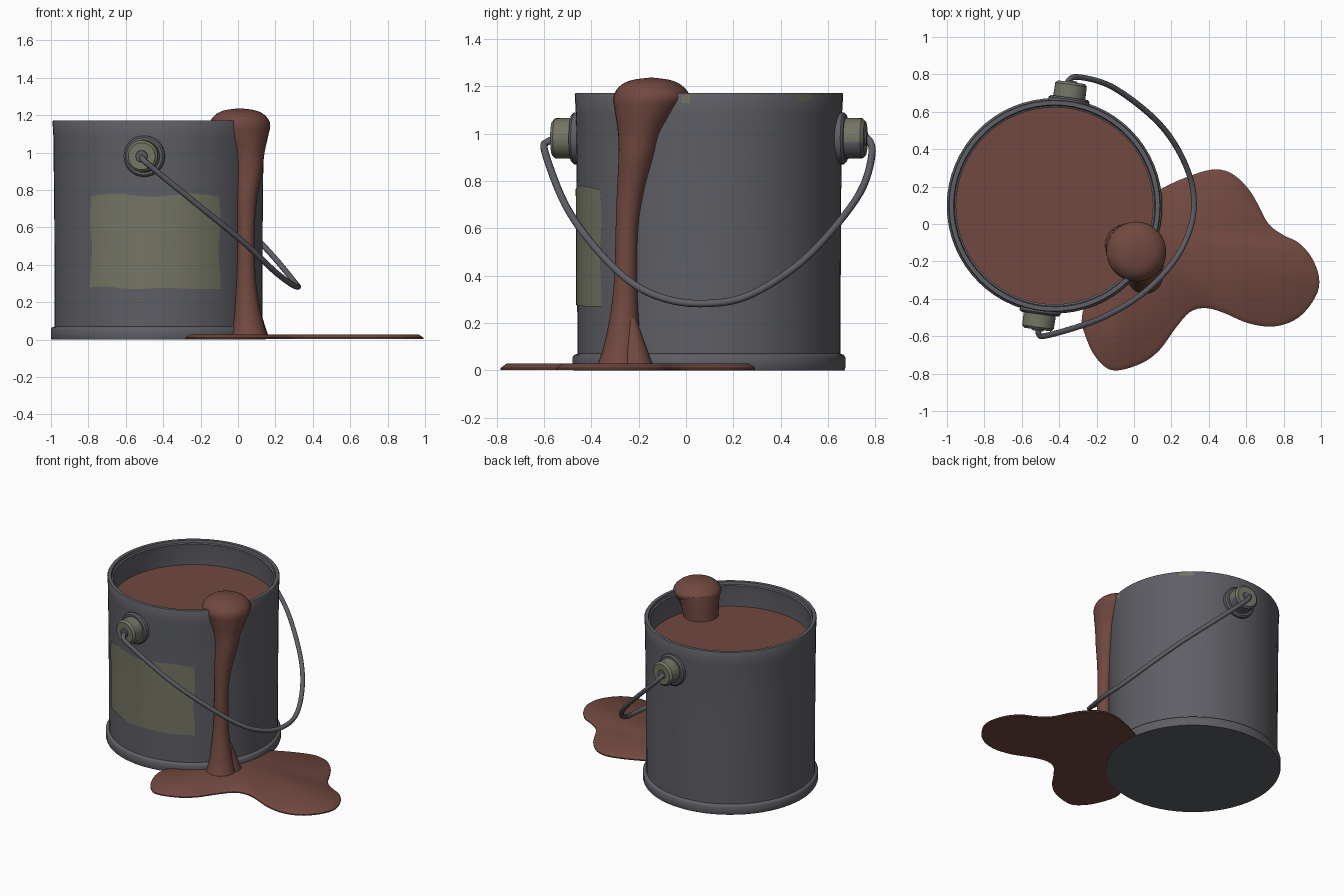
import bpy, bmesh, math
from mathutils import Vector

if "Cube" in bpy.data.objects:
    bpy.data.objects.remove(bpy.data.objects["Cube"])

CX, CY = -0.425, 0.097          # axis of the can
TAU = math.tau


def material(name, rgb):
    m = bpy.data.materials.new(name)
    m.use_nodes = True
    m.diffuse_color = (*rgb, 1)
    b = m.node_tree.nodes["Principled BSDF"]
    b.inputs["Base Color"].default_value = (*rgb, 1)
    b.inputs["Roughness"].default_value = 0.7
    return m


GREY = material("dark grey metal", (0.112, 0.114, 0.13))
OLIVE = material("olive grey", (0.175, 0.175, 0.128))
BROWN = material("brown paint", (0.165, 0.066, 0.05))


def finish(ob, mats, angle=40):
    for m in mats:
        ob.data.materials.append(m)
    bpy.ops.object.select_all(action='DESELECT')
    ob.select_set(True)
    bpy.context.view_layer.objects.active = ob
    bpy.ops.object.shade_smooth_by_angle(angle=math.radians(angle))
    return ob


def from_bmesh(name, bm, *mats, angle=40):
    bmesh.ops.recalc_face_normals(bm, faces=bm.faces)
    me = bpy.data.meshes.new(name)
    bm.to_mesh(me)
    bm.free()
    ob = bpy.data.objects.new(name, me)
    bpy.context.collection.objects.link(ob)
    return finish(ob, mats, angle)


def loft(name, rings, mat, axis=(0, 0, 1), sides=48, angle=40):
    """Skin circles given as (centre, radius), all facing one axis."""
    q = Vector(axis).to_track_quat('Z', 'Y')
    bm = bmesh.new()
    loops = []
    for c, r in rings:
        loops.append([bm.verts.new(Vector(c) + q @ Vector(
            (r * math.cos(TAU * i / sides), r * math.sin(TAU * i / sides), 0)))
            for i in range(sides)])
    for a, b in zip(loops, loops[1:]):
        for i in range(sides):
            j = (i + 1) % sides
            bm.faces.new((a[i], a[j], b[j], b[i]))
    bm.faces.new(loops[0])
    bm.faces.new(loops[-1])
    return from_bmesh(name, bm, mat, angle=angle)


def spline(pts, closed=False, steps=6):
    """Smooth path through the points."""
    p = [Vector(v) for v in pts]
    n = len(p)
    at = (lambda i: p[i % n]) if closed else (lambda i: p[max(0, min(n - 1, i))])
    out = []
    for i in range(n if closed else n - 1):
        a, b, c, d = at(i - 1), at(i), at(i + 1), at(i + 2)
        for s in range(steps):
            t = s / steps
            out.append(0.5 * (2 * b + (c - a) * t + (2 * a - 5 * b + 4 * c - d) * t ** 2
                              + (3 * b - a - 3 * c + d) * t ** 3))
    return out if closed else out + [p[-1]]


# Can: one turned profile, outside, rim and inner wall
profile = [(0.572, 0), (0.576, 0.01), (0.576, 0.055), (0.57, 0.065), (0.556, 0.07),
           (0.557, 0.6), (0.562, 1.08), (0.567, 1.165), (0.563, 1.172), (0.54, 1.172),
           (0.536, 1.155), (0.526, 1.15), (0.53, 1.12), (0.53, 0.98)]
loft("can", [((CX, CY, z), r) for r, z in profile], GREY, sides=64)

# Paint surface inside the can
loft("paint_surface", [((CX, CY, 0.985), 0.528), ((CX, CY, 1.0), 0.528)], BROWN, sides=64)


def wall_patch(name, a0, a1, z0, z1, wave=0.0, cols=32, rows=8):
    """Thin plate wrapped round the can wall, with slightly worn edges."""
    bm = bmesh.new()
    grid = []
    for j in range(rows + 1):
        v = j / rows
        row = []
        for i in range(cols + 1):
            u = i / cols
            shift = wave * math.sin(9 * v + 1)
            a = math.radians(a0 + (a1 - a0) * u + 90 * shift * (2 * u - 1))
            bottom = z0 + wave * (math.sin(13 * u) + 1) * (1 - u)
            top = z1 - wave * (1 + math.cos(11 * u + 1))
            z = bottom + (top - bottom) * v
            r = 0.561 + 0.009 * max(0, z - 0.55)
            row.append(bm.verts.new((CX + r * math.cos(a), CY + r * math.sin(a), z)))
        grid.append(row)
    for a, b in zip(grid, grid[1:]):
        for i in range(cols):
            bm.faces.new((a[i], a[i + 1], b[i + 1], b[i]))
    ob = from_bmesh(name, bm, OLIVE)
    if ob.data.polygons[0].normal.dot(ob.data.polygons[0].center - Vector((CX, CY, 0))) < 0:
        ob.data.flip_normals()


# Label and worn chips under the rim
wall_patch("label", -130, -54.5, 0.27, 0.78, wave=0.008)
for n, (mid, half, low) in enumerate([(46, 5, 1.14), (-10, 1.8, 1.13), (140, 3, 1.145)]):
    wall_patch(f"rim_chip_{n + 1}", mid - half, mid + half, low, 1.165, cols=6, rows=2)

# Handle lugs: flange, cap and small hub on opposite sides
for side, sign in (("front", -1), ("back", 1)):
    d = Vector((0.135, 0.99, 0)) * sign
    base = Vector((CX, CY, 0.98))
    loft(f"{side}_lug_flange", [(base + d * r, w) for r, w in
         ((0.53, 0.11), (0.575, 0.11), (0.585, 0.1))], GREY, axis=d, sides=32)
    cap = loft(f"{side}_lug_cap", [(base + d * r, w) for r, w in
               ((0.57, 0.087), (0.655, 0.085), (0.668, 0.072))], OLIVE, axis=d, sides=32)
    if side == "back":
        cap.data.materials.append(GREY)
        for f in cap.data.polygons:
            f.material_index = int(f.normal.z < -0.1)
    loft(f"{side}_lug_hub", [(base + d * r, w) for r, w in
         ((0.66, 0.035), (0.675, 0.03))], GREY, axis=d, sides=24)

# Wire handle
wire = [(-0.505, -0.53, 0.98), (-0.51, -0.585, 0.965), (-0.46, -0.595, 0.92),
        (-0.19, -0.51, 0.7), (0.03, -0.385, 0.52), (0.19, -0.23, 0.37),
        (0.28, -0.08, 0.3), (0.32, 0.08, 0.282), (0.3, 0.25, 0.31), (0.21, 0.44, 0.42),
        (0.08, 0.59, 0.56), (-0.12, 0.735, 0.75), (-0.29, 0.785, 0.91),
        (-0.35, 0.765, 0.98), (-0.345, 0.7, 0.985)]
cu = bpy.data.curves.new("handle", 'CURVE')
cu.dimensions = '3D'
cu.bevel_depth = 0.0155
cu.bevel_resolution = 3
cu.use_fill_caps = True
path = spline(wire)
sp = cu.splines.new('POLY')
sp.points.add(len(path) - 1)
for pt, co in zip(sp.points, path):
    pt.co = (*co, 1)
handle = bpy.data.objects.new("handle", cu)
bpy.context.collection.objects.link(handle)
bpy.ops.object.select_all(action='DESELECT')
handle.select_set(True)
bpy.context.view_layer.objects.active = handle
bpy.ops.object.convert(target='MESH')
finish(bpy.context.object, [GREY])


def stream(name, keys):
    pts = spline([k[:3] for k in keys], steps=4)
    radii = spline([(k[3], 0, 0) for k in keys], steps=4)
    loft(name, [(p, max(r.x, 0.004)) for p, r in zip(pts, radii)], BROWN, sides=32, angle=60)


# Paint running over the rim: outer drip, inner column, foot
stream("paint_drip", [
    (0.01, -0.147, 1.236, 0.01), (0.01, -0.147, 1.225, 0.085), (0.01, -0.147, 1.2, 0.133),
    (0.012, -0.147, 1.155, 0.16), (0.03, -0.168, 1.09, 0.132), (0.05, -0.195, 1.0, 0.092),
    (0.055, -0.21, 0.9, 0.075), (0.045, -0.235, 0.75, 0.057), (0.043, -0.25, 0.6, 0.047),
    (0.043, -0.255, 0.4, 0.048), (0.045, -0.26, 0.25, 0.058), (0.055, -0.27, 0.1, 0.078),
    (0.06, -0.28, 0.01, 0.1)])
stream("paint_inner_column", [(0.005, -0.14, 1.17, 0.15), (-0.02, -0.125, 1.1, 0.13),
                              (-0.04, -0.115, 0.99, 0.115)])
stream("paint_foot", [(0.08, -0.23, 0.22, 0.02), (0.085, -0.22, 0.12, 0.045),
                      (0.09, -0.21, 0.01, 0.075)])

# Puddle: smooth outline with a sloping edge
outline = [(-0.275, -0.47), (-0.24, -0.65), (-0.16, -0.76), (-0.08, -0.782), (0.05, -0.74),
           (0.14, -0.67), (0.22, -0.56), (0.3, -0.47), (0.385, -0.45), (0.48, -0.475),
           (0.61, -0.53), (0.75, -0.548), (0.88, -0.5), (0.97, -0.39), (0.99, -0.29),
           (0.95, -0.18), (0.88, -0.1), (0.8, -0.06), (0.72, 0.0), (0.66, 0.11),
           (0.61, 0.19), (0.53, 0.265), (0.44, 0.292), (0.32, 0.265), (0.15, 0.19),
           (0.04, 0.1), (-0.02, -0.1), (-0.13, -0.28)]
bm = bmesh.new()
rim = [bm.verts.new((p.x, p.y, 0.002)) for p in spline([(*p, 0) for p in outline], True, 4)]
under = bm.faces.new(rim)
top = bmesh.ops.extrude_face_region(bm, geom=[under])["geom"]
bmesh.ops.translate(bm, vec=(0, 0, 0.008), verts=[v for v in top if isinstance(v, bmesh.types.BMVert)])
face = [f for f in top if isinstance(f, bmesh.types.BMFace)]
bmesh.ops.recalc_face_normals(bm, faces=bm.faces)
bmesh.ops.inset_region(bm, faces=face, thickness=0.025, depth=0.018)
from_bmesh("paint_puddle", bm, BROWN, angle=50)
